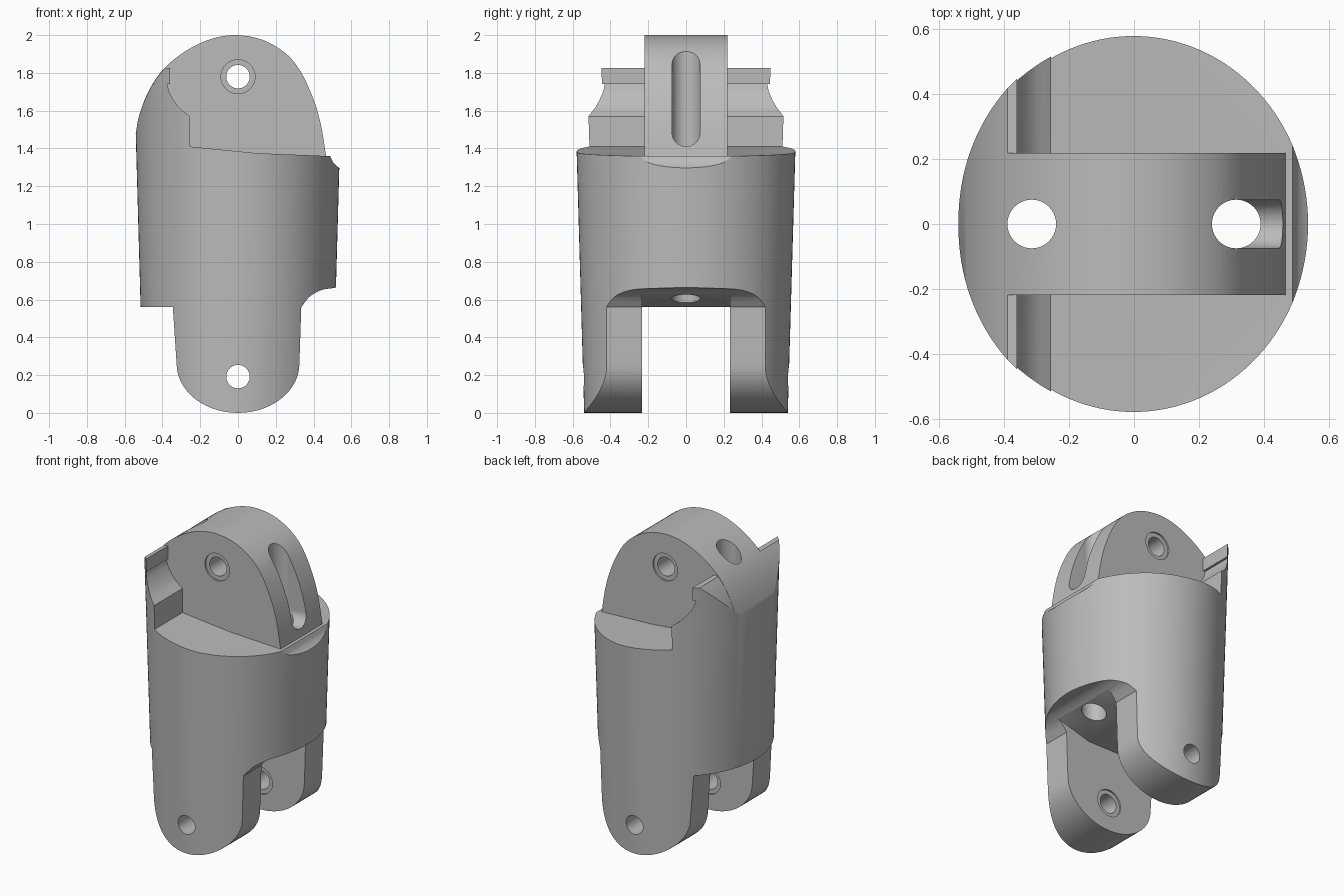
import bpy, bmesh, math
from mathutils import Matrix, Vector

old = bpy.data.objects.get("Cube")
if old:
    bpy.data.objects.remove(old, do_unlink=True)

grey = bpy.data.materials.new("plain grey")
grey.use_nodes = True
grey.diffuse_color = (0.5, 0.5, 0.5, 1)
grey.node_tree.nodes["Principled BSDF"].inputs["Base Color"].default_value = (0.5, 0.5, 0.5, 1)


def make_object(name, bm):
    bmesh.ops.recalc_face_normals(bm, faces=bm.faces)
    mesh = bpy.data.meshes.new(name)
    bm.to_mesh(mesh)
    bm.free()
    mesh.materials.append(grey)
    ob = bpy.data.objects.new(name, mesh)
    bpy.context.collection.objects.link(ob)
    return ob


def prism(name, outline, half_width):
    """Extrude an x-z outline along y."""
    bm = bmesh.new()
    face = bm.faces.new([bm.verts.new((x, -half_width, z)) for x, z in outline])
    side = bmesh.ops.extrude_face_region(bm, geom=[face])["geom"]
    moved = [v for v in side if isinstance(v, bmesh.types.BMVert)]
    bmesh.ops.translate(bm, verts=moved, vec=(0, 2 * half_width, 0))
    return make_object(name, bm)


def cylinder(name, start, end, radius, sides=40):
    a, b = Vector(start), Vector(end)
    bm = bmesh.new()
    turn = (b - a).to_track_quat('Z', 'Y').to_matrix().to_4x4()
    bmesh.ops.create_cone(bm, cap_ends=True, segments=sides, radius1=radius, radius2=radius,
                          depth=(b - a).length, matrix=Matrix.Translation((a + b) / 2) @ turn)
    return make_object(name, bm)


def box(name, low, high):
    a, b = Vector(low), Vector(high)
    bm = bmesh.new()
    bmesh.ops.create_cube(bm, size=1, matrix=Matrix.Translation((a + b) / 2)
                          @ Matrix.Diagonal((*(b - a), 1)))
    return make_object(name, bm)


def smooth_path(points, steps=5):
    """Smooth curve passing through the points."""
    p = [Vector(q) for q in points]
    p = [2 * p[0] - p[1]] + p + [2 * p[-1] - p[-2]]
    out = []
    for a, b, c, d in zip(p, p[1:], p[2:], p[3:]):
        for i in range(steps):
            t = i / steps
            out.append(0.5 * (2 * b + (c - a) * t + (2 * a - 5 * b + 4 * c - d) * t ** 2
                              + (3 * b - a - 3 * c + d) * t ** 3))
    return [tuple(v) for v in out] + [tuple(points[-1])]


def combine(target, tool, operation):
    mod = target.modifiers.new(operation.lower(), 'BOOLEAN')
    mod.operation, mod.solver, mod.object = operation, 'EXACT', tool
    bpy.ops.object.select_all(action='DESELECT')
    bpy.context.view_layer.objects.active = target
    target.select_set(True)
    bpy.ops.object.modifier_apply(modifier=mod.name)
    bpy.data.objects.remove(tool, do_unlink=True)


# Body outline: rounded lugs, cove, sloping shoulder and raised rear shell
lug = [(0.325 * math.cos(a), 0.26 - 0.26 * math.sin(a))
       for a in (math.pi * (1 - i / 28) for i in range(29))]
cove = smooth_path([(0.335, 0.56), (0.38, 0.615), (0.44, 0.65), (0.5, 0.66)])
rim = smooth_path([(0.56, 1.29), (0.535, 1.298), (0.505, 1.325), (0.488, 1.36)])
scoop = smooth_path([(-0.255, 1.57), (-0.315, 1.62), (-0.36, 1.69), (-0.375, 1.74)])
crown = smooth_path([(-0.56, 1.38), (-0.541, 1.48), (-0.522, 1.58), (-0.47, 1.71), (-0.39, 1.825),
                     (-0.27, 1.92), (-0.14, 1.98), (-0.01, 2.0), (0.13, 1.975), (0.25, 1.905),
                     (0.33, 1.81), (0.4, 1.66), (0.44, 1.52), (0.467, 1.355)])
shell = [(x, z - 0.003) for x, z in reversed(crown) if x < -0.389]
outline = ([(-0.345, 0.56)] + lug + cove + [(0.6, 0.66), (0.6, 1.29)] + rim
           + [(0.467, 1.36), (0.1, 1.375), (-0.255, 1.41)] + scoop
           + [(-0.36, 1.74), (-0.36, 1.826)] + shell + [(-0.6, 1.37), (-0.6, 0.56)])
body = prism("finger_segment", outline, 0.8)

# Hinge tongue on top
tongue = prism("tongue", crown + [(0.45, 1.2), (-0.56, 1.2)], 0.219)
combine(body, tongue, 'UNION')

# Tapered oval envelope that rounds the sides
bm = bmesh.new()
bmesh.ops.create_cone(bm, cap_ends=True, segments=128, radius1=1, radius2=1, depth=2.2)
for v in bm.verts:
    z = v.co.z + 1
    v.co = (v.co.x * (0.5 + 0.028 * z), v.co.y * (0.539 + 0.029 * z), z)
combine(body, make_object("envelope", bm), 'INTERSECT')

# Slot between the lugs, with a ceiling that rises to the right
slot = prism("slot", [(-0.8, -0.2), (0.8, -0.2), (0.8, 0.745), (0.16, 0.56), (-0.8, 0.56)], 0.232)
combine(body, slot, 'DIFFERENCE')

# Hinge pin holes with shallow seats on the mating faces
for z, seat in ((1.78, 0.219), (0.192, 0.232)):
    combine(body, cylinder("pin_hole", (0, -1, z), (0, 1, z), 0.062), 'DIFFERENCE')
    for s in (-1, 1):
        ring = cylinder("pin_seat", (0, s * (seat - 0.01), z), (0, s * (seat + 0.01), z), 0.09)
        combine(body, ring, 'DIFFERENCE')

# Vertical cord holes and the open groove on the right of the tongue
for x in (-0.315, 0.315):
    combine(body, cylinder("cord_hole", (x, 0, -0.5), (x, 0, 2.5), 0.075), 'DIFFERENCE')
groove = cylinder("groove", (0.315, 0, 1.485), (0.6, 0, 1.485), 0.0745)
combine(groove, box("groove_top", (0.315, -0.0745, 1.485), (0.6, 0.0745, 2.1)), 'UNION')
combine(body, groove, 'DIFFERENCE')

body.data.materials.clear()
body.data.materials.append(grey)
bpy.ops.object.select_all(action='DESELECT')
body.select_set(True)
bpy.context.view_layer.objects.active = body
bpy.ops.object.shade_smooth_by_angle(angle=math.radians(25))
